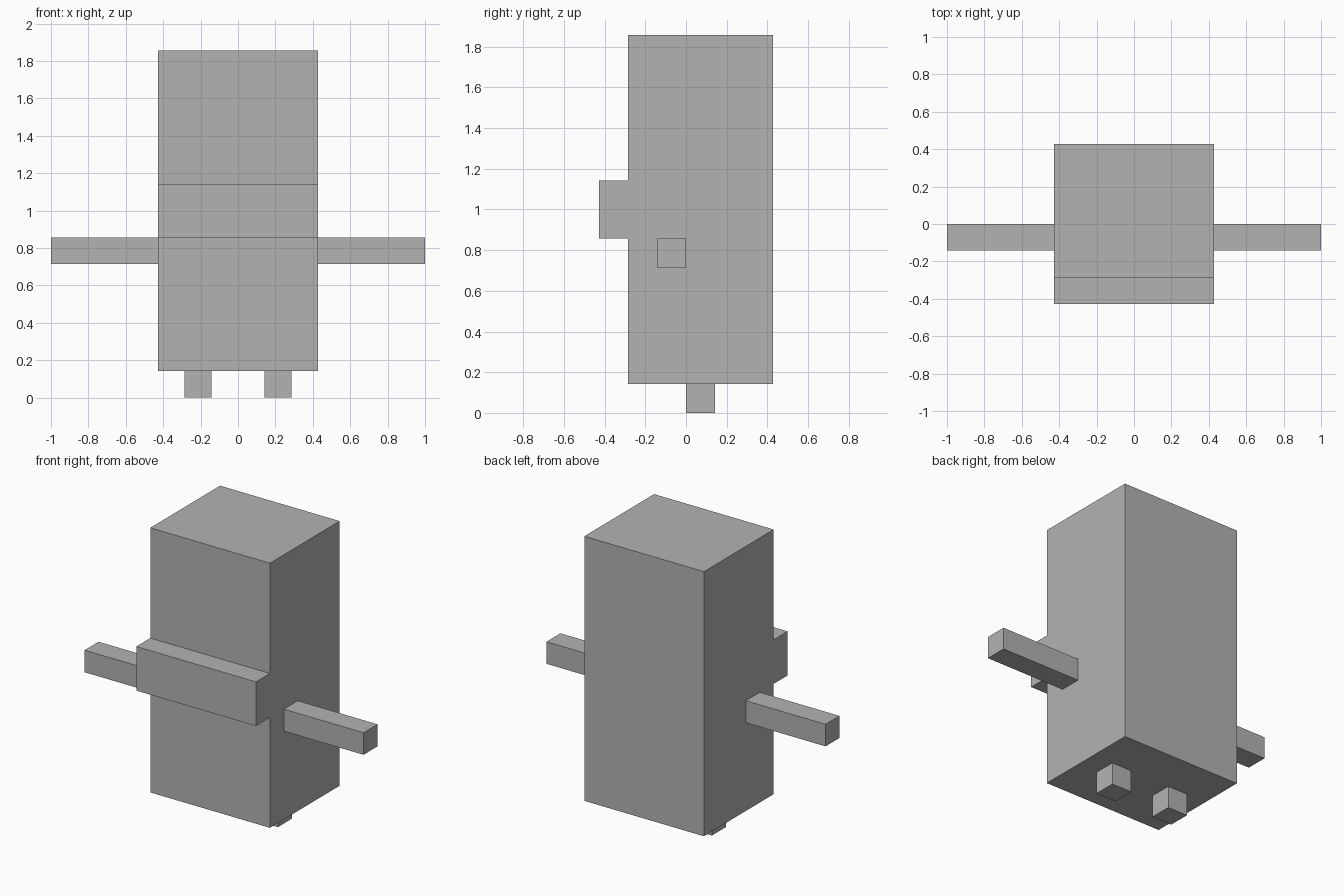
import bpy
import bmesh
from mathutils import Vector

cube = bpy.data.objects.get("Cube")
if cube:
    bpy.data.objects.remove(cube, do_unlink=True)

U = 1 / 7  # every part sits on a grid of sevenths

grey = bpy.data.materials.new("plain grey")
grey.use_nodes = True
colour = (0.45, 0.45, 0.45, 1)
grey.diffuse_color = colour
grey.node_tree.nodes["Principled BSDF"].inputs["Base Color"].default_value = colour


def box(name, low, high):
    """Flat-shaded box between two corners given in grid units."""
    low, high = Vector(low) * U, Vector(high) * U
    centre, size = (low + high) / 2, high - low
    bm = bmesh.new()
    bmesh.ops.create_cube(bm, size=1)
    bmesh.ops.scale(bm, vec=size, verts=bm.verts)
    mesh = bpy.data.meshes.new(name)
    bm.to_mesh(mesh)
    bm.free()
    mesh.materials.append(grey)
    obj = bpy.data.objects.new(name, mesh)
    obj.location = centre
    bpy.context.collection.objects.link(obj)
    return obj


# Tall body and the full-width bar across its front
box("body", (-3, -2, 1), (3, 3, 13))
box("front_bar", (-3, -3, 6), (3, -2, 8))

# Arms and feet on each side
for side, s in (("left", 1), ("right", -1)):
    for part, (x0, x1), (y0, y1), (z0, z1) in (
        ("arm", (3, 7), (-1, 0), (5, 6)),
        ("foot", (1, 2), (0, 1), (0, 1)),
    ):
        xa, xb = sorted((s * x0, s * x1))
        box(f"{side}_{part}", (xa, y0, z0), (xb, y1, z1))
